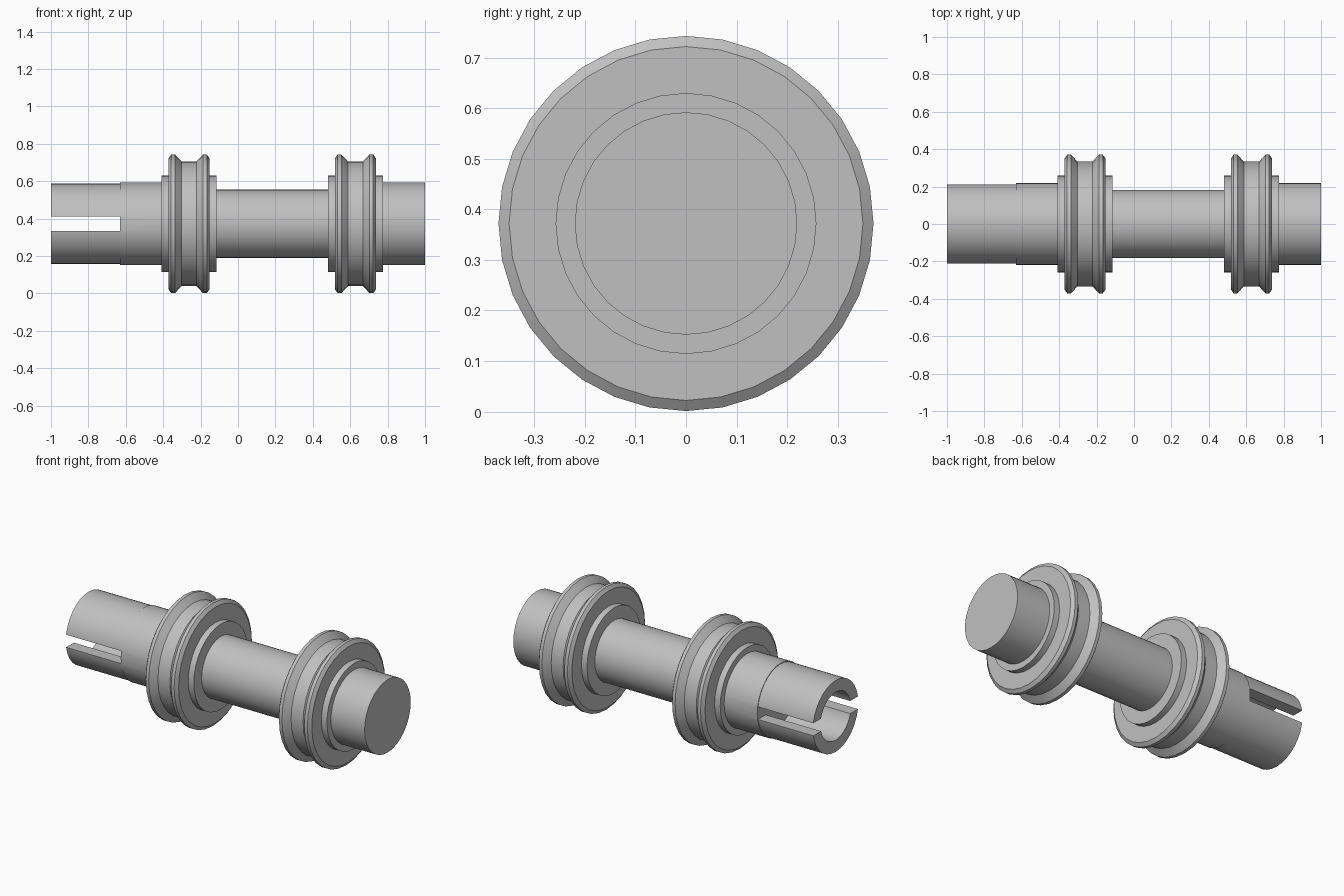
import bpy
import math

AXIS_Z = 0.372
SEGMENTS = 32

if "Cube" in bpy.data.objects:
    bpy.data.objects.remove(bpy.data.objects["Cube"])

# Single grey metal
metal = bpy.data.materials.new("grey_metal")
metal.use_nodes = True
grey = (0.53, 0.53, 0.53, 1)
metal.diffuse_color = grey
metal.node_tree.nodes["Principled BSDF"].inputs["Base Color"].default_value = grey


def lathe(name, profile, x=0.0, closed=False):
    """Spin (x, radius) points around the long axis; open ends are capped."""
    verts, faces = [], []
    n = len(profile)
    for px, r in profile:
        for i in range(SEGMENTS):
            a = math.tau * i / SEGMENTS
            verts.append((px, r * math.sin(a), r * math.cos(a)))
    for k in range(n if closed else n - 1):
        a, b = k * SEGMENTS, (k + 1) % n * SEGMENTS
        for i in range(SEGMENTS):
            j = (i + 1) % SEGMENTS
            faces.append((a + i, a + j, b + j, b + i))
    if not closed:
        faces.append(tuple(reversed(range(SEGMENTS))))
        faces.append(tuple(range((n - 1) * SEGMENTS, n * SEGMENTS)))
    mesh = bpy.data.meshes.new(name)
    mesh.from_pydata(verts, [], faces)
    mesh.materials.append(metal)
    obj = bpy.data.objects.new(name, mesh)
    obj.location = (x, 0, AXIS_Z)
    bpy.context.collection.objects.link(obj)
    # Consistent outward normals
    bpy.ops.object.select_all(action="DESELECT")
    obj.select_set(True)
    bpy.context.view_layer.objects.active = obj
    bpy.ops.object.mode_set(mode="EDIT")
    bpy.ops.mesh.select_all(action="SELECT")
    bpy.ops.mesh.normals_make_consistent(inside=False)
    bpy.ops.object.mode_set(mode="OBJECT")
    return obj


def smooth(obj):
    bpy.ops.object.select_all(action="DESELECT")
    obj.select_set(True)
    bpy.context.view_layer.objects.active = obj
    bpy.ops.object.shade_smooth_by_angle(angle=math.radians(25))


# Stepped shaft: collar, slim middle, solid end, with a bored socket on the right
shaft = lathe("shaft", [
    (-0.63, 0.145), (-1, 0.145), (-1, 0.216), (-0.63, 0.216), (-0.63, 0.22),
    (-0.3, 0.22), (-0.3, 0.183), (0.65, 0.183), (0.65, 0.22), (1, 0.22)])

# Slot through both walls of the socket
bpy.ops.mesh.primitive_cube_add(size=1, location=(-0.83, 0, AXIS_Z))
cutter = bpy.context.object
cutter.name = "slot_cutter"
cutter.scale = (0.4, 0.6, 0.076)
cut = shaft.modifiers.new("slot", "BOOLEAN")
cut.operation = "DIFFERENCE"
cut.solver = "EXACT"
cut.object = cutter
bpy.context.view_layer.objects.active = shaft
bpy.ops.object.modifier_apply(modifier="slot")
bpy.data.objects.remove(cutter)
smooth(shaft)

# Half of the grooved wheel section, mirrored to make the full ring
half = [(-0.147, 0.18), (-0.147, 0.258), (-0.11, 0.258), (-0.11, 0.35),
        (-0.095, 0.371), (-0.075, 0.371), (-0.04, 0.333)]
section = half + [(-px, r) for px, r in reversed(half)]
for name, x in (("right_wheel", -0.262), ("left_wheel", 0.628)):
    smooth(lathe(name, section, x, closed=True))
